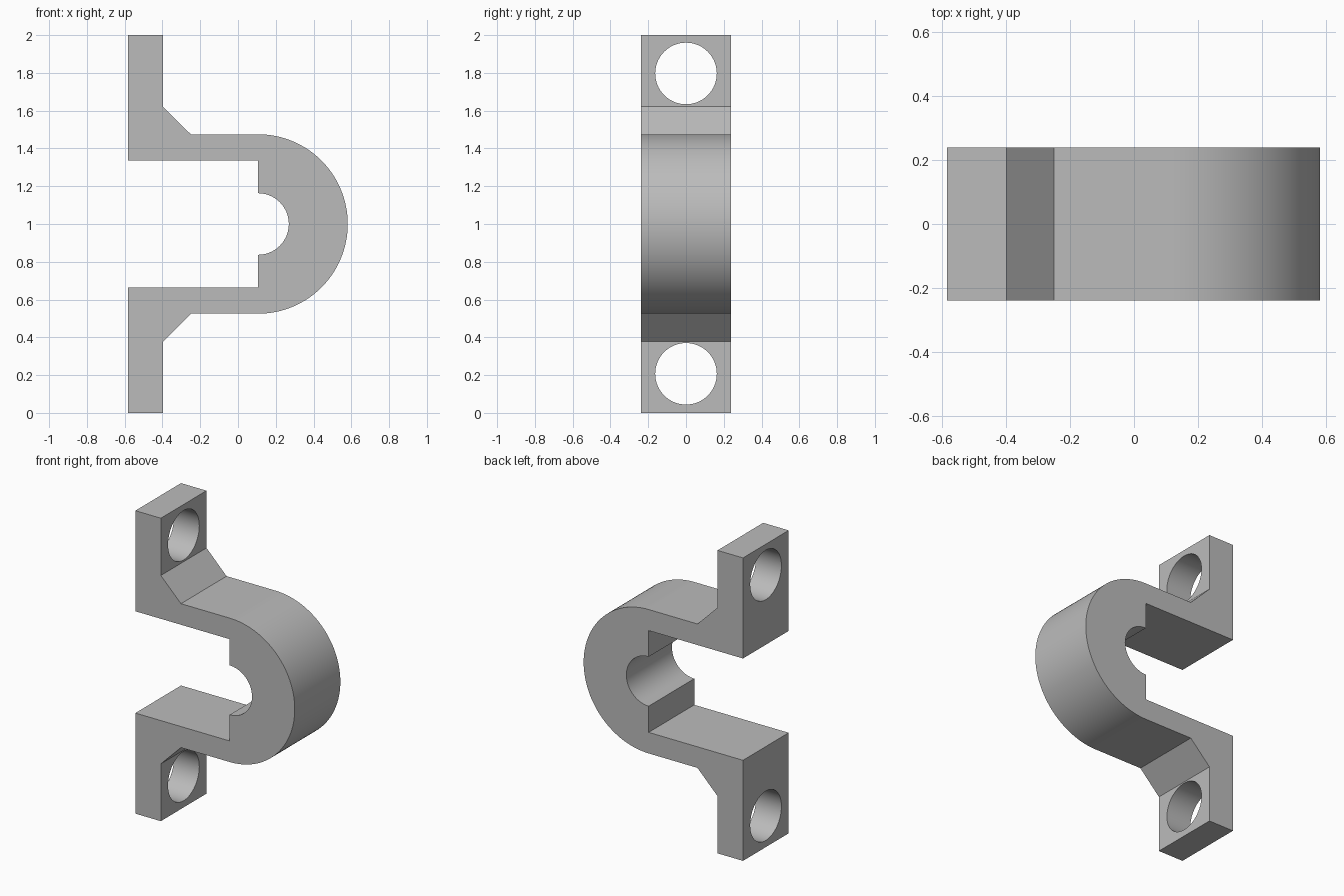
import bpy
import bmesh
from math import sin, cos, pi, radians

cube = bpy.data.objects.get("Cube")
if cube:
    bpy.data.objects.remove(cube, do_unlink=True)

HALF_DEPTH = 0.238
MID = 1.0          # height of the mirror plane
ARC_X = 0.106      # centre of the clamp bend
OUTER_R = 0.475
BORE_R = 0.163

grey = bpy.data.materials.new("plain grey")
grey.use_nodes = True
grey.diffuse_color = (0.5, 0.5, 0.5, 1)
grey.node_tree.nodes["Principled BSDF"].inputs["Base Color"].default_value = (0.5, 0.5, 0.5, 1)


def half_arc(radius, steps):
    """Points from the top of the bend round to its bottom."""
    angles = [pi / 2 - pi * i / steps for i in range(steps + 1)]
    return [(ARC_X + radius * cos(a), MID + radius * sin(a)) for a in angles]


def mirrored(points):
    return [(x, 2 * MID - z) for x, z in reversed(points)]


# Outline: upper flange and gusset, bend, lower flange, slot and bore
flange = [(-0.583, 1.336), (-0.583, 2.0), (-0.397, 2.0), (-0.397, 1.622), (-0.25, 1.475)]
slot = [(ARC_X, 1.336)]
outline = (flange + half_arc(OUTER_R, 64) + mirrored(flange)
           + mirrored(slot) + half_arc(BORE_R, 40)[::-1] + slot)

bm = bmesh.new()
face = bm.faces.new([bm.verts.new((x, -HALF_DEPTH, z)) for x, z in outline])
side = bmesh.ops.extrude_face_region(bm, geom=[face])
moved = [v for v in side["geom"] if isinstance(v, bmesh.types.BMVert)]
bmesh.ops.translate(bm, verts=moved, vec=(0, 2 * HALF_DEPTH, 0))
bmesh.ops.recalc_face_normals(bm, faces=bm.faces)
mesh = bpy.data.meshes.new("clamp_bracket")
bm.to_mesh(mesh)
bm.free()
bracket = bpy.data.objects.new("clamp_bracket", mesh)
bpy.context.collection.objects.link(bracket)
mesh.materials.append(grey)

# Bolt holes through both flanges
for name, z in (("upper", 1.797), ("lower", 0.207)):
    bpy.ops.mesh.primitive_cylinder_add(vertices=64, radius=BORE_R, depth=0.5,
                                        location=(-0.49, 0, z), rotation=(0, pi / 2, 0))
    cutter = bpy.context.object
    cutter.name = name + "_bolt_hole_cutter"
    cutter.data.materials.append(grey)
    hole = bracket.modifiers.new(name + "_bolt_hole", "BOOLEAN")
    hole.operation = "DIFFERENCE"
    hole.solver = "EXACT"
    hole.object = cutter
    bpy.ops.object.select_all(action="DESELECT")
    bracket.select_set(True)
    bpy.context.view_layer.objects.active = bracket
    bpy.ops.object.modifier_apply(modifier=hole.name)
    bpy.data.objects.remove(cutter, do_unlink=True)

bpy.ops.object.shade_smooth_by_angle(angle=radians(30))
